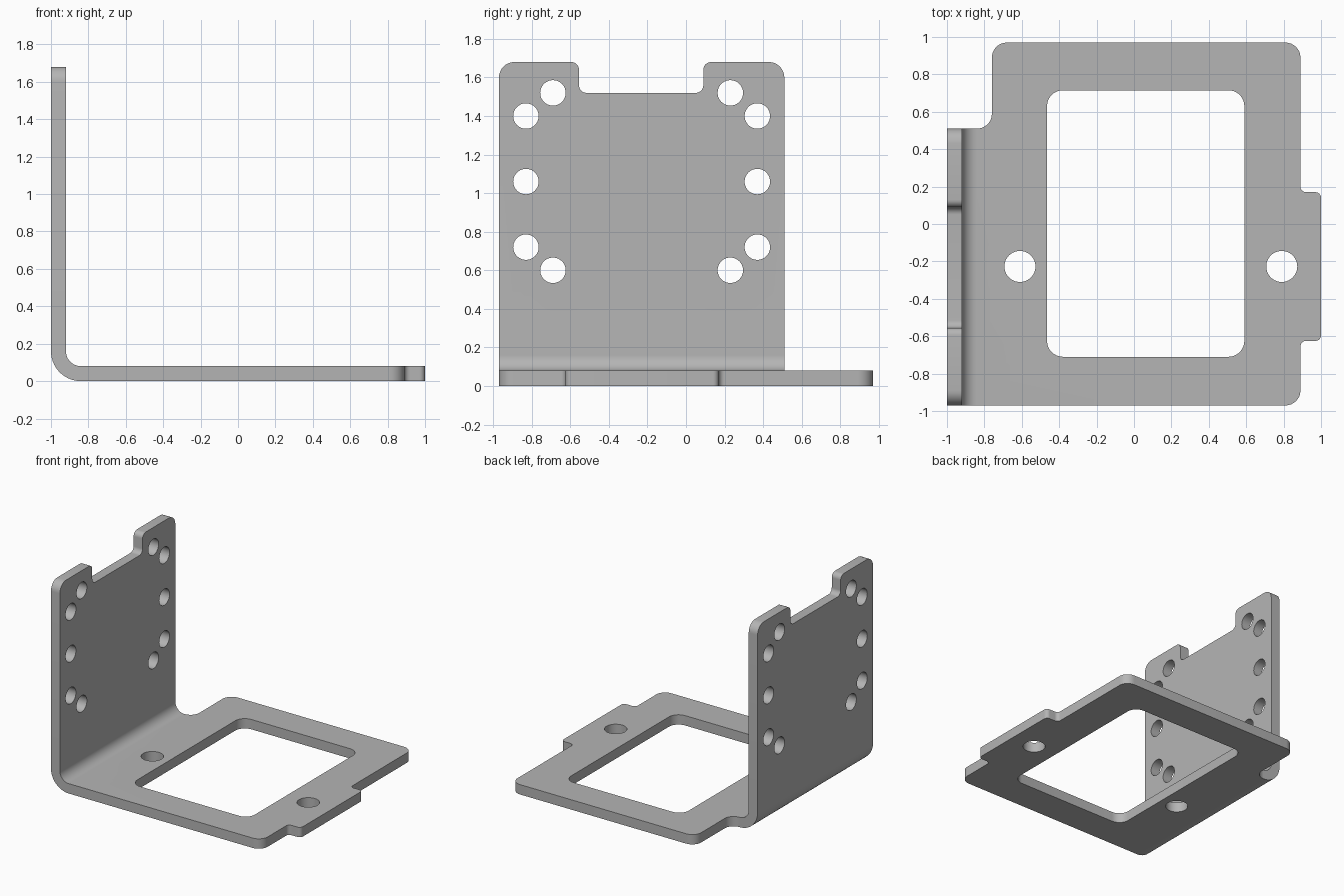
import bpy, bmesh, math
from mathutils import Vector

cube = bpy.data.objects.get("Cube")
if cube:
    bpy.data.objects.remove(cube)

THICK = 0.08
BEND_X = -0.84                      # where the flat base meets the bend
BEND_R = 0.16                       # outer bend radius
MID_R = BEND_R - THICK / 2
BEND_LEN = MID_R * math.pi / 2
MID_Y = -0.23                       # centre line of the upright wall


def wall(z):
    """Flat-pattern position of a height on the upright wall."""
    return BEND_X - BEND_LEN - (z - BEND_R)


def rounded(corners, steps=8):
    """Closed outline with a fillet of the given radius at each (x, y, r)."""
    pts = []
    for i, (x, y, r) in enumerate(corners):
        p = Vector((x, y))
        a = (Vector(corners[i - 1][:2]) - p).normalized()
        b = (Vector(corners[(i + 1) % len(corners)][:2]) - p).normalized()
        centre = p + (a + b) * r
        for k in range(steps + 1):
            t = k / steps * math.pi / 2
            pts.append(centre - b * r * math.cos(t) - a * r * math.sin(t))
    return pts


def circle(x, y, r, n=40):
    return [Vector((x + r * math.cos(2 * math.pi * k / n),
                    y + r * math.sin(2 * math.pi * k / n))) for k in range(n)]


# Flat sheet outline: wall with top notch, base with side tab
top, notch = wall(1.68), wall(1.52)
loops = [rounded([
    (top, -0.97, 0.08), (0.89, -0.97, 0.08),
    (0.89, -0.625, 0.03), (1.0, -0.625, 0.03),
    (1.0, 0.17, 0.03), (0.89, 0.17, 0.03),
    (0.89, 0.97, 0.08), (-0.76, 0.97, 0.08),
    (-0.76, 0.51, 0.079), (top, 0.51, 0.08),
    (top, 0.09, 0.04), (notch, 0.09, 0.04),
    (notch, -0.555, 0.04), (top, -0.555, 0.04)])]

# Base window and the two base holes
loops.append(rounded([(-0.465, -0.71, 0.085), (0.59, -0.71, 0.085),
                      (0.59, 0.715, 0.085), (-0.465, 0.715, 0.085)]))
loops += [circle(x, -0.227, 0.083) for x in (-0.61, 0.79)]

# Mirrored rows of wall holes
for side in (-1, 1):
    for dy, z in ((0.6, 1.4), (0.6, 1.06), (0.6, 0.72), (0.46, 1.52), (0.46, 0.6)):
        loops.append(circle(wall(z), MID_Y + side * dy, 0.066))

# Fill the sheet and give it thickness
bm = bmesh.new()
for pts in loops:
    vs = [bm.verts.new((p.x, p.y, 0)) for p in pts]
    for i, v in enumerate(vs):
        bm.edges.new((vs[i - 1], v))
bmesh.ops.triangle_fill(bm, use_beauty=True, edges=bm.edges[:], normal=(0, 0, 1))
ext = bmesh.ops.extrude_face_region(bm, geom=bm.faces[:])
for v in ext["geom"]:
    if isinstance(v, bmesh.types.BMVert):
        v.co.z += THICK

# Cut the bend zone into strips, then fold the wall upright
STRIPS = 14
for k in range(STRIPS + 1):
    bmesh.ops.bisect_plane(bm, geom=bm.verts[:] + bm.edges[:] + bm.faces[:], dist=1e-5,
                           plane_co=(BEND_X - BEND_LEN * k / STRIPS, 0, 0),
                           plane_no=(1, 0, 0))
for v in bm.verts:
    past = BEND_X - v.co.x
    if past > 0:
        a = min(past / MID_R, math.pi / 2)
        r = BEND_R - v.co.z
        v.co.x = BEND_X - r * math.sin(a)
        v.co.z = BEND_R - r * math.cos(a) + max(0, past - BEND_LEN)
bmesh.ops.recalc_face_normals(bm, faces=bm.faces[:])

mesh = bpy.data.meshes.new("angle_bracket")
bm.to_mesh(mesh)
bm.free()
bracket = bpy.data.objects.new("angle_bracket", mesh)
bpy.context.collection.objects.link(bracket)

# Plain grey metal
mat = bpy.data.materials.new("grey_metal")
mat.use_nodes = True
grey = (0.46, 0.46, 0.46, 1)
mat.diffuse_color = grey
mat.node_tree.nodes["Principled BSDF"].inputs["Base Color"].default_value = grey
mesh.materials.append(mat)

bpy.ops.object.select_all(action="DESELECT")
bracket.select_set(True)
bpy.context.view_layer.objects.active = bracket
bpy.ops.object.shade_smooth_by_angle(angle=math.radians(30))
